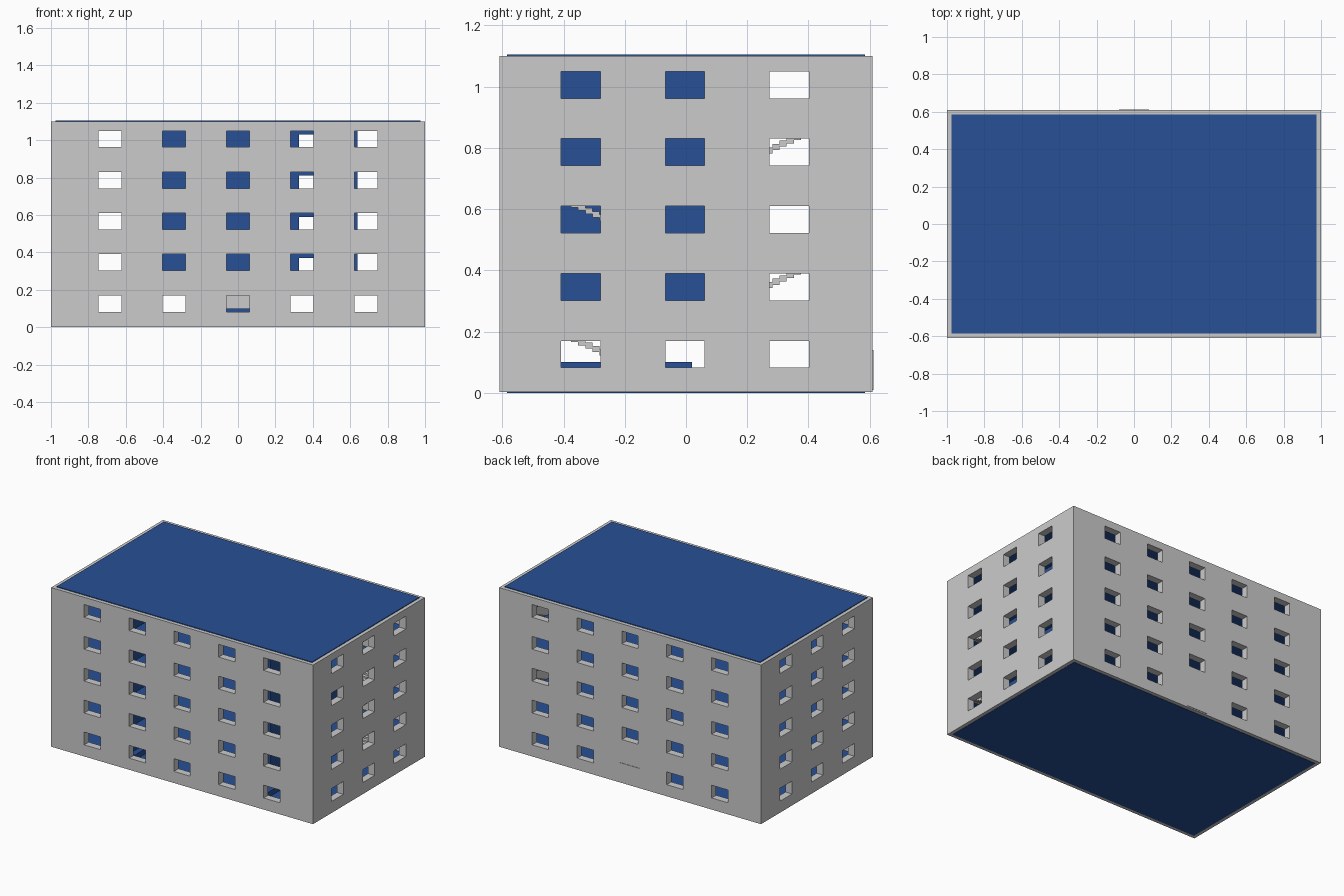
import bpy, bmesh

if "Cube" in bpy.data.objects:
    bpy.data.objects.remove(bpy.data.objects["Cube"])

blue = bpy.data.materials.new("blue")
blue.diffuse_color = (0.02, 0.08, 0.3, 1)
blue.use_nodes = True
blue.node_tree.nodes["Principled BSDF"].inputs["Base Color"].default_value = blue.diffuse_color


def boxes(name, items, mat=None):
    """One object made of boxes given as (x0, x1, y0, y1, z0, z1)."""
    bm = bmesh.new()
    for x0, x1, y0, y1, z0, z1 in items:
        verts = bmesh.ops.create_cube(bm, size=1)["verts"]
        for v in verts:
            v.co.x = x1 if v.co.x > 0 else x0
            v.co.y = y1 if v.co.y > 0 else y0
            v.co.z = z1 if v.co.z > 0 else z0
    return finish(name, bm, mat)


def finish(name, bm, mat=None):
    bmesh.ops.recalc_face_normals(bm, faces=bm.faces)
    me = bpy.data.meshes.new(name)
    bm.to_mesh(me)
    bm.free()
    ob = bpy.data.objects.new(name, me)
    bpy.context.collection.objects.link(ob)
    if mat:
        me.materials.append(mat)
    return ob


W, D, H, T = 1.0, 0.61, 1.10, 0.05      # half width, half depth, height, wall
STOREY, FLOORS = 0.22, 5
IX, IY = W - T, D - T

# outer walls: an open rectangular tube
bm = bmesh.new()
rings = []
for x, y in ((W, D), (IX, IY)):
    for z in (0.002, H):
        rings.append([bm.verts.new((sx * x, sy * y, z))
                      for sx, sy in ((-1, -1), (1, -1), (1, 1), (-1, 1))])
ob_, ot, ib, it = rings
for a, b in ((ob_, ot), (ot, it), (it, ib), (ib, ob_)):
    for i in range(4):
        j = (i + 1) % 4
        bm.faces.new((a[i], a[j], b[j], b[i]))
walls = finish("outer_walls", bm)

# window openings
cuts = []
for k in range(FLOORS):
    z0, z1 = k * STOREY + 0.082, k * STOREY + 0.17
    for x in (-0.685, -0.342, 0, 0.342, 0.685):
        cuts.append((x - 0.062, x + 0.062, -D - 0.05, -IY + 0.05, z0, z1))
        if not (k == 0 and x == 0):
            cuts.append((x - 0.062, x + 0.062, IY - 0.05, D + 0.05, z0, z1))
    for y in (-0.344, -0.003, 0.337):
        for s in (-1, 1):
            a, b = sorted((s * (IX - 0.05), s * (W + 0.05)))
            cuts.append((a, b, y - 0.064, y + 0.064, z0, z1))
cutter = boxes("window_cutter", cuts)
cutter.hide_render = True
mod = walls.modifiers.new("windows", "BOOLEAN")
mod.operation, mod.solver, mod.object = "DIFFERENCE", "EXACT", cutter
bpy.context.view_layer.objects.active = walls
bpy.ops.object.modifier_apply(modifier=mod.name)
bpy.data.objects.remove(cutter)

# roof, base and back door
boxes("roof", [(-0.975, 0.975, -0.585, 0.585, H - 0.012, H + 0.005)], blue)
boxes("base", [(-0.975, 0.975, -0.585, 0.585, 0, 0.015)], blue)
boxes("back_door", [(-0.08, 0.08, IY - 0.004, D + 0.003, 0.01, 0.14)])

# storey slabs with an opening over each stair flight
SX0, SX1, RUN = 0.78, 0.92, 0.47
for k in range(1, FLOORS):
    z0, z1 = k * STOREY - 0.01, k * STOREY + 0.01
    d = -1 if k % 2 else 1
    ya, yb = sorted((0, d * RUN))
    boxes(f"floor_{k}", [(-IX, SX0, -IY, IY, z0, z1),
                         (SX1, IX, -IY, IY, z0, z1),
                         (SX0, SX1, -IY, ya, z0, z1),
                         (SX0, SX1, yb, IY, z0, z1)], blue)

# stair flights, alternating front and back
N = 20
for k in range(FLOORS - 1):
    d = 1 if k % 2 else -1
    steps = []
    for i in range(N):
        a, b = sorted((d * RUN * i / N, d * RUN * (i + 1) / N))
        top = k * STOREY + 0.01 + STOREY * (i + 1) / N
        steps.append((SX0, SX1, a, b, max(top - 0.02, 0.005), top))
    boxes(f"stairs_{k}", steps)

# room partitions on the upper storeys: side walls, corridor wall, doorway
CY = 0.15
for k in range(1, FLOORS):
    z0, z1 = k * STOREY + 0.01, (k + 1) * STOREY - 0.01
    zd = k * STOREY + 0.15
    boxes(f"partitions_{k}", [(-0.50, -0.48, -IY, CY, z0, z1),
                              (0.62, 0.64, -IY, CY, z0, z1),
                              (-0.50, 0.26, CY, CY + 0.02, z0, z1),
                              (0.42, 0.64, CY, CY + 0.02, z0, z1),
                              (0.26, 0.42, CY, CY + 0.02, zd, z1)], blue)
    boxes(f"room_door_{k}", [(0.26, 0.325, CY + 0.005, CY + 0.015, z0, zd)], blue)

# ground floor furniture: reception desk and two seating benches
boxes("reception_desk", [(-0.15, 0.15, -0.07, 0.02, 0.015, 0.10)], blue)
for s, n in ((-1, "left"), (1, "right")):
    a, b = sorted((s * 0.44, s * 0.56))
    c, e = sorted((s * 0.48, s * 0.50))
    boxes(f"bench_{n}", [(a, b, -0.50, -0.25, 0.015, 0.05),
                         (c, e, -0.50, -0.25, 0.05, 0.10)], blue)
